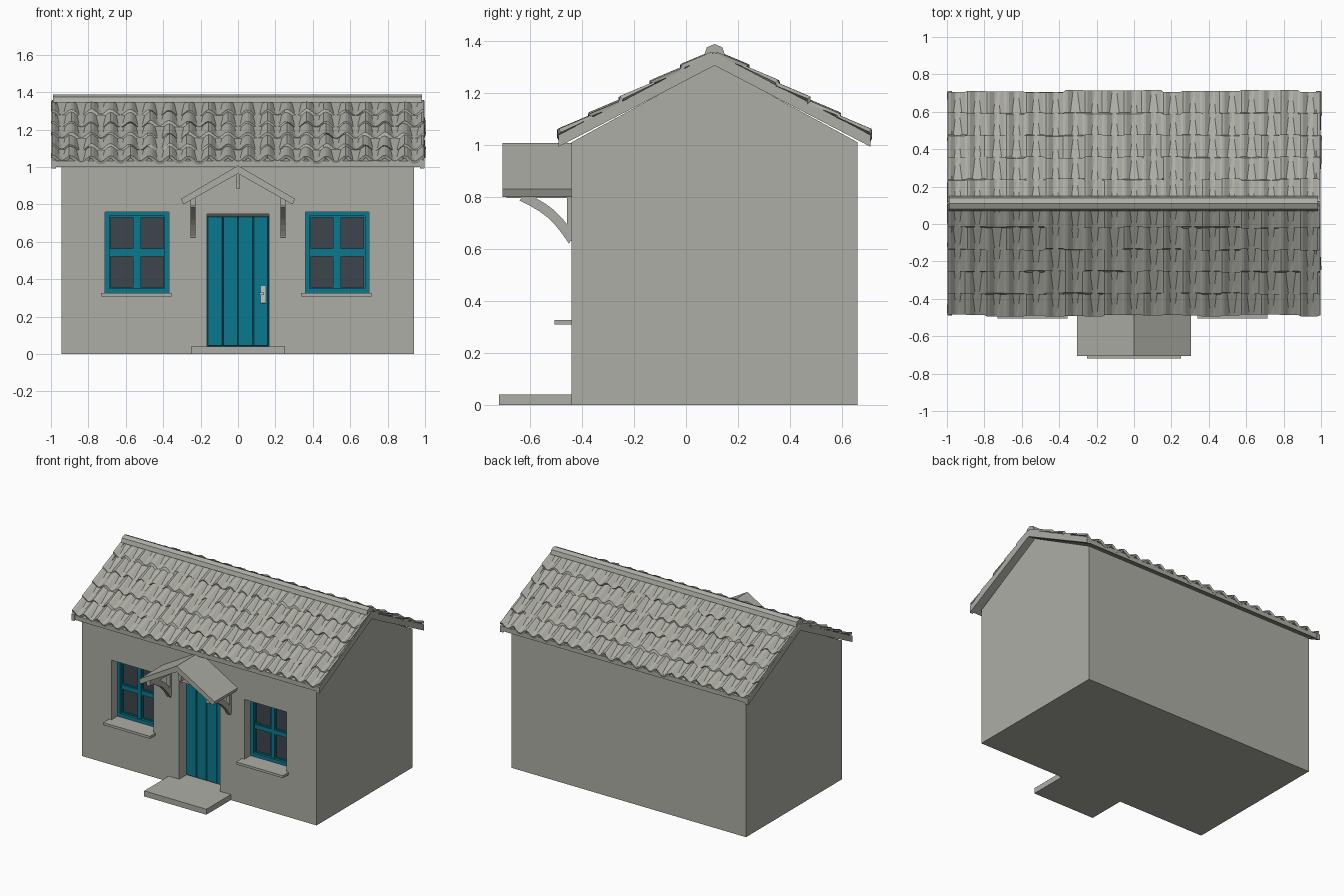
import bpy, bmesh, math, random
from mathutils import Vector

if "Cube" in bpy.data.objects:
    bpy.data.objects.remove(bpy.data.objects["Cube"])

random.seed(4)


def material(name, rgb):
    m = bpy.data.materials.new(name)
    m.diffuse_color = (*rgb, 1)
    m.use_nodes = True
    m.node_tree.nodes["Principled BSDF"].inputs["Base Color"].default_value = m.diffuse_color
    return m


STONE = material("warm grey render", (0.42, 0.42, 0.38))
TEAL = material("teal paint", (0.003, 0.19, 0.27))
GLASS = material("dark glass", (0.047, 0.06, 0.07))
METAL = material("pale metal", (0.55, 0.55, 0.53))
WOOD = material("dark timber", (0.09, 0.08, 0.065))


def finish(bm, name, mat):
    bmesh.ops.recalc_face_normals(bm, faces=bm.faces)
    me = bpy.data.meshes.new(name)
    bm.to_mesh(me)
    bm.free()
    me.materials.append(mat)
    ob = bpy.data.objects.new(name, me)
    bpy.context.collection.objects.link(ob)
    return ob


def box(name, x0, x1, y0, y1, z0, z1, mat=STONE, bevel=0):
    bm = bmesh.new()
    bmesh.ops.create_cube(bm, size=1)
    for v in bm.verts:
        v.co = ((x0 + x1) / 2 + v.co.x * (x1 - x0),
                (y0 + y1) / 2 + v.co.y * (y1 - y0),
                (z0 + z1) / 2 + v.co.z * (z1 - z0))
    if bevel:
        bmesh.ops.bevel(bm, geom=bm.edges[:], offset=bevel, segments=1, affect='EDGES')
    return finish(bm, name, mat)


def prism(name, pts, axis, a, b, mat=STONE):
    """Extrude a profile along x (pts are y,z) or along y (pts are x,z)."""
    bm = bmesh.new()
    place = (lambda p: (a, p[0], p[1])) if axis == 'x' else (lambda p: (p[0], a, p[1]))
    f = bm.faces.new([bm.verts.new(place(p)) for p in pts])
    ext = bmesh.ops.extrude_face_region(bm, geom=[f])
    step = Vector((b - a, 0, 0)) if axis == 'x' else Vector((0, b - a, 0))
    bmesh.ops.translate(bm, vec=step, verts=[g for g in ext['geom'] if isinstance(g, bmesh.types.BMVert)])
    return finish(bm, name, mat)


WALL, BACK, RIDGE = -0.44, 0.66, 0.11
FACE = WALL + 0.08        # plane of the recessed door and windows

# House body with recessed openings
body = prism("house_walls", [(WALL, 0), (BACK, 0), (BACK, 1.01), (RIDGE, 1.31), (WALL, 1.01)],
             'x', -0.945, 0.94)


def opening(name, x0, x1, z0, z1):
    c = box(name, x0, x1, WALL - 0.05, FACE + 0.03, z0, z1)
    c.hide_render = True
    c.hide_viewport = True
    m = body.modifiers.new(name, 'BOOLEAN')
    m.operation, m.solver, m.object = 'DIFFERENCE', 'EXACT', c


# Door of planks, lintel, handle and step
opening("door_cutter", -0.165, 0.165, 0.04, 0.75)
box("door_back", -0.165, 0.165, FACE + 0.012, FACE + 0.03, 0.04, 0.75, TEAL)
for i in range(4):
    x = -0.163 + i * 0.0815
    box("door_plank", x, x + 0.0805, FACE, FACE + 0.015, 0.042, 0.735, TEAL, 0.003)
box("door_lintel", -0.165, 0.165, FACE - 0.005, FACE + 0.02, 0.735, 0.75, WOOD)
box("door_handle_plate", 0.122, 0.148, FACE - 0.008, FACE, 0.27, 0.365, METAL, 0.002)
box("door_handle", 0.115, 0.14, FACE - 0.025, FACE - 0.006, 0.315, 0.33, METAL)
box("doorstep", -0.25, 0.25, -0.72, WALL + 0.01, 0, 0.04)

# Windows with four panes and a sill
for side, cx in (("left", -0.54), ("right", 0.53)):
    x0, x1, z0, z1 = cx - 0.17, cx + 0.17, 0.325, 0.76
    opening(side + "_window_cutter", x0, x1, z0, z1)
    n = side + "_window_"
    box(n + "glass", x0, x1, FACE + 0.018, FACE + 0.03, z0, z1, GLASS)
    zm = (z0 + z1) / 2
    for xa, xb in ((x0, x0 + 0.022), (x1 - 0.022, x1)):
        box(n + "jamb", xa, xb, FACE - 0.01, FACE + 0.03, z0, z1, TEAL)
    for za, zb in ((z0, z0 + 0.025), (z1 - 0.022, z1)):
        box(n + "rail", x0 + 0.022, x1 - 0.022, FACE - 0.01, FACE + 0.03, za, zb, TEAL)
    box(n + "mullion", cx - 0.014, cx + 0.014, FACE, FACE + 0.02, z0, z1, TEAL)
    box(n + "crossbar", x0, x1, FACE + 0.002, FACE + 0.02, zm - 0.014, zm + 0.014, TEAL)
    # Inner sash edge around each pane
    for px0, px1 in ((x0 + 0.022, cx - 0.014), (cx + 0.014, x1 - 0.022)):
        for pz0, pz1 in ((z0 + 0.025, zm - 0.014), (zm + 0.014, z1 - 0.022)):
            for xa, xb in ((px0, px0 + 0.007), (px1 - 0.007, px1)):
                box(n + "sash", xa, xb, FACE + 0.008, FACE + 0.02, pz0, pz1, TEAL)
            for za, zb in ((pz0, pz0 + 0.007), (pz1 - 0.007, pz1)):
                box(n + "sash", px0, px1, FACE + 0.008, FACE + 0.02, za, zb, TEAL)
    box(n + "sill", cx - 0.19, cx + 0.185, -0.505, FACE + 0.01, 0.308, 0.326)

# Roof slab
SLOPE, HALF = 0.525, 0.595
drop = SLOPE * HALF
prism("roof_slab", [(RIDGE - HALF, 1.312 - drop), (RIDGE, 1.312), (RIDGE + HALF, 1.312 - drop),
                    (RIDGE + HALF, 1.345 - drop), (RIDGE, 1.345), (RIDGE - HALF, 1.345 - drop)],
      'x', -0.985, 0.985)


# Rolled roof tiles in stepped courses, one sheet for each slope
def tiles(name, sign, courses=5, rolls=19, per=8):
    bm = bmesh.new()
    n = rolls * per
    shift = [[random.uniform(-0.006, 0.006) for _ in range(rolls + 1)] for _ in range(courses)]
    lift = [[random.uniform(-0.003, 0.004) for _ in range(rolls + 1)] for _ in range(courses)]
    rows = []
    for c in range(courses):
        for end in (0, 1):
            row = []
            for i in range(n + 1):
                k = min(i // per, rolls)
                t = (c + end) / courses
                d = 0.01 + t * 0.59 + (shift[c][k] if end or c else 0)
                wave = 0.015 * math.cos(2 * math.pi * i / per)
                z = 1.35 - SLOPE * d + wave + lift[c][k] + (0.010 if end else -0.002)
                row.append(bm.verts.new((-0.995 + 1.99 * i / n, RIDGE + sign * d, z)))
            rows.append(row)
    for a, b in zip(rows, rows[1:]):
        for i in range(n):
            bm.faces.new((a[i], a[i + 1], b[i + 1], b[i]))
    ob = finish(bm, name, STONE)
    if ob.data.polygons[0].normal.z < 0:
        ob.data.flip_normals()
    m = ob.modifiers.new("thickness", 'SOLIDIFY')
    m.thickness, m.offset = 0.016, -1


tiles("front_roof_tiles", -1)
tiles("back_roof_tiles", 1)

# Ridge capping and gable verge boards
prism("ridge_cap", [(RIDGE - 0.04, 1.345), (RIDGE - 0.03, 1.375), (RIDGE, 1.388),
                    (RIDGE + 0.03, 1.375), (RIDGE + 0.04, 1.345), (RIDGE, 1.355)], 'x', -0.99, 0.985)
for x in (-0.997, 0.972):
    prism("verge_board", [(RIDGE - 0.6, 1.305 - drop), (RIDGE, 1.305), (RIDGE + 0.6, 1.305 - drop),
                          (RIDGE + 0.6, 1.35 - drop), (RIDGE, 1.355), (RIDGE - 0.6, 1.35 - drop)],
          'x', x, x + 0.025)

# Porch canopy with ridge beam
prism("porch_canopy", [(-0.305, 0.83), (0, 1.008), (0.305, 0.83), (0.292, 0.80), (0, 0.965), (-0.292, 0.80)],
      'y', -0.705, WALL + 0.005)
box("porch_ridge_beam", -0.012, 0.012, -0.67, WALL, 0.885, 0.975)

# Curved canopy brackets
for x in (-0.24, 0.24):
    outer, inner = [], []
    for i in range(7):
        t = i / 6
        y, z = -0.63 + 0.19 * t, 0.80 - 0.165 * t
        bow = 0.022 * math.sin(math.pi * t)
        outer.append((y + bow * 0.65 - 0.011, z + bow * 0.75 - 0.014))
        inner.append((y + bow * 0.65 + 0.014, z + bow * 0.75 + 0.014))
    prism("porch_brace", outer + inner[::-1], 'x', x - 0.014, x + 0.014)
    box("porch_bearer", x - 0.014, x + 0.014, -0.69, WALL, 0.795, 0.835)
    box("porch_wall_post", x - 0.014, x + 0.014, WALL - 0.018, WALL, 0.63, 0.80)
